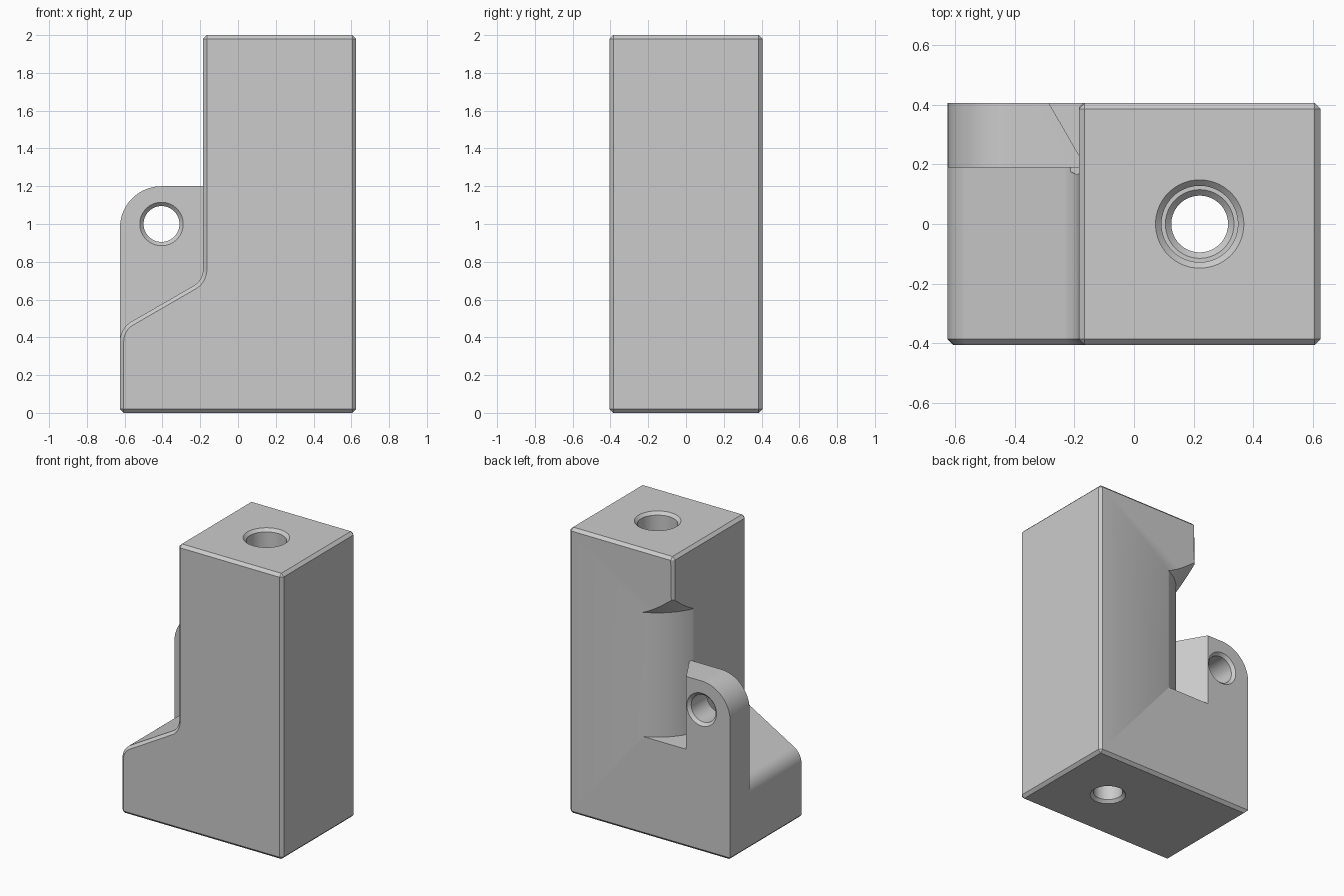
import bpy, bmesh, math
from mathutils import Matrix

cube = bpy.data.objects.get("Cube")
if cube:
    bpy.data.objects.remove(cube, do_unlink=True)

X0, X1, XC = -0.625, 0.625, -0.185   # foot side, far side, column side
YB, YE = 0.405, 0.19                 # half depth, ear front
BORE_X = 0.22                        # vertical bore position
NOTCH_Z = 0.69

grey = bpy.data.materials.new("matte_grey")
grey.use_nodes = True
grey.diffuse_color = (0.6, 0.6, 0.6, 1)
grey.node_tree.nodes["Principled BSDF"].inputs["Base Color"].default_value = (0.6, 0.6, 0.6, 1)


def make(name, bm):
    bmesh.ops.recalc_face_normals(bm, faces=bm.faces)
    mesh = bpy.data.meshes.new(name)
    bm.to_mesh(mesh)
    bm.free()
    mesh.materials.append(grey)
    obj = bpy.data.objects.new(name, mesh)
    bpy.context.collection.objects.link(obj)
    return obj


def arc(cx, cz, r, start, end, n=12):
    angles = [math.radians(start + (end - start) * i / n) for i in range(n + 1)]
    return [(cx + r * math.cos(a), cz + r * math.sin(a)) for a in angles]


def prism(points, y0, y1):
    """Extrude an x-z outline along y."""
    bm = bmesh.new()
    face = bm.faces.new([bm.verts.new((x, y0, z)) for x, z in points])
    out = bmesh.ops.extrude_face_region(bm, geom=[face])
    for v in out["geom"]:
        if isinstance(v, bmesh.types.BMVert):
            v.co.y = y1
    return bm


def lathe(points, steps=64):
    """Revolve a closed r-z outline that starts and ends on the axis."""
    bm = bmesh.new()
    verts = [bm.verts.new((r, 0, z)) for r, z in points]
    edges = [bm.edges.new(pair) for pair in zip(verts, verts[1:])]
    bmesh.ops.spin(bm, geom=verts + edges, cent=(0, 0, 0), axis=(0, 0, 1),
                   angle=math.tau, steps=steps)
    bmesh.ops.remove_doubles(bm, verts=bm.verts, dist=0.0001)
    return bm


def combine(target, tool, operation):
    mod = target.modifiers.new(operation.lower(), 'BOOLEAN')
    mod.object, mod.operation, mod.solver = tool, operation, 'EXACT'
    bpy.ops.object.select_all(action='DESELECT')
    bpy.context.view_layer.objects.active = target
    target.select_set(True)
    bpy.ops.object.modifier_apply(modifier=mod.name)
    bpy.data.objects.remove(tool, do_unlink=True)


# Column with sloped foot, chamfered along the front, top and bottom
RO, RI = 0.12, 0.1
t = math.tan(math.radians(30))
outline = [(X0, 0), (X1, 0), (X1, 2), (XC, 2)]
outline += arc(XC - RI, 0.702 + RI * t, RI, 0, -60)
outline += arc(X0 + RO, 0.448 - RO * t, RO, 120, 180)
bm = prism(outline, -YB, YB)
chamfer = []
for e in bm.edges:
    a, b = e.verts[0].co, e.verts[1].co
    mid = (a + b) / 2
    front = max(a.y, b.y) < 0
    ends = abs(a.z - b.z) < 1e-5 and (mid.z < 0.001 or mid.z > 1.999)
    back = min(a.y, b.y) > 0 and (mid.x > X1 - 0.001 or mid.z > 1)
    if front or ends or back:
        chamfer.append(e)
bmesh.ops.bevel(bm, geom=chamfer, offset=0.02, offset_type='OFFSET', segments=1,
                affect='EDGES', clamp_overlap=False)
block = make("hinge_block", bm)

# Rounded notch in the back corner, concentric with the bore, with a sloped roof
bm = bmesh.new()
ring = [(0.44, NOTCH_Z), (0.75, NOTCH_Z), (0.75, 1.92), (0.44, 1.56)]
start = Matrix.Rotation(math.radians(95), 4, 'Z')
face = bm.faces.new([bm.verts.new((r, 0, z)) for r, z in ring])
bmesh.ops.transform(bm, matrix=start, verts=bm.verts)
bmesh.ops.spin(bm, geom=[face] + face.edges[:] + face.verts[:], cent=(0, 0, 0),
               axis=(0, 0, 1), angle=math.radians(63), steps=20)
bmesh.ops.translate(bm, vec=(BORE_X, 0, 0), verts=bm.verts)
combine(block, make("notch_cutter", bm), 'DIFFERENCE')

# Rounded ear with a slanted inner end
ear_x = -0.161
points = [(X0, 0.3), (ear_x, 0.3), (ear_x, 1.2)] + arc(-0.405, 0.98, 0.22, 90, 180, 20)
bm = prism(points, YE, YB)
for v in bm.verts:
    if v.co.y > 0.3 and v.co.x > -0.2:
        v.co.x = -0.285
combine(block, make("ear", bm), 'UNION')

# Solid root under the notch
root = [(-0.6, 0.35), (-0.1, 0.35), (-0.1, NOTCH_Z), (-0.6, NOTCH_Z)]
combine(block, make("ear_root", prism(root, YE, YB)), 'UNION')

# Stepped vertical bore with chamfered mouths
bore = [(0, -0.02), (0.135, -0.02), (0.095, 0.02), (0.095, 0.38), (0.115, 0.4),
        (0.128, 0.4), (0.128, 1.98), (0.168, 2.02), (0, 2.02)]
bm = lathe(bore)
bmesh.ops.translate(bm, vec=(BORE_X, 0, 0), verts=bm.verts)
combine(block, make("bore_cutter", bm), 'DIFFERENCE')

# Pivot hole through the ear, chamfered on both sides
h = (YB - YE) / 2
half = [(0.135, h + 0.02), (0.095, h - 0.02)]
hole = [(0, h + 0.02)] + half + [(r, -z) for r, z in reversed(half)] + [(0, -h - 0.02)]
bm = lathe(hole)
bmesh.ops.transform(bm, verts=bm.verts,
                    matrix=Matrix.Translation((-0.405, (YB + YE) / 2, 1.0))
                    @ Matrix.Rotation(math.pi / 2, 4, 'X'))
combine(block, make("pivot_cutter", bm), 'DIFFERENCE')

# Smooth the curved walls, keep the chamfers crisp
bpy.context.view_layer.objects.active = block
block.select_set(True)
bpy.ops.object.shade_smooth_by_angle(angle=math.radians(25))
